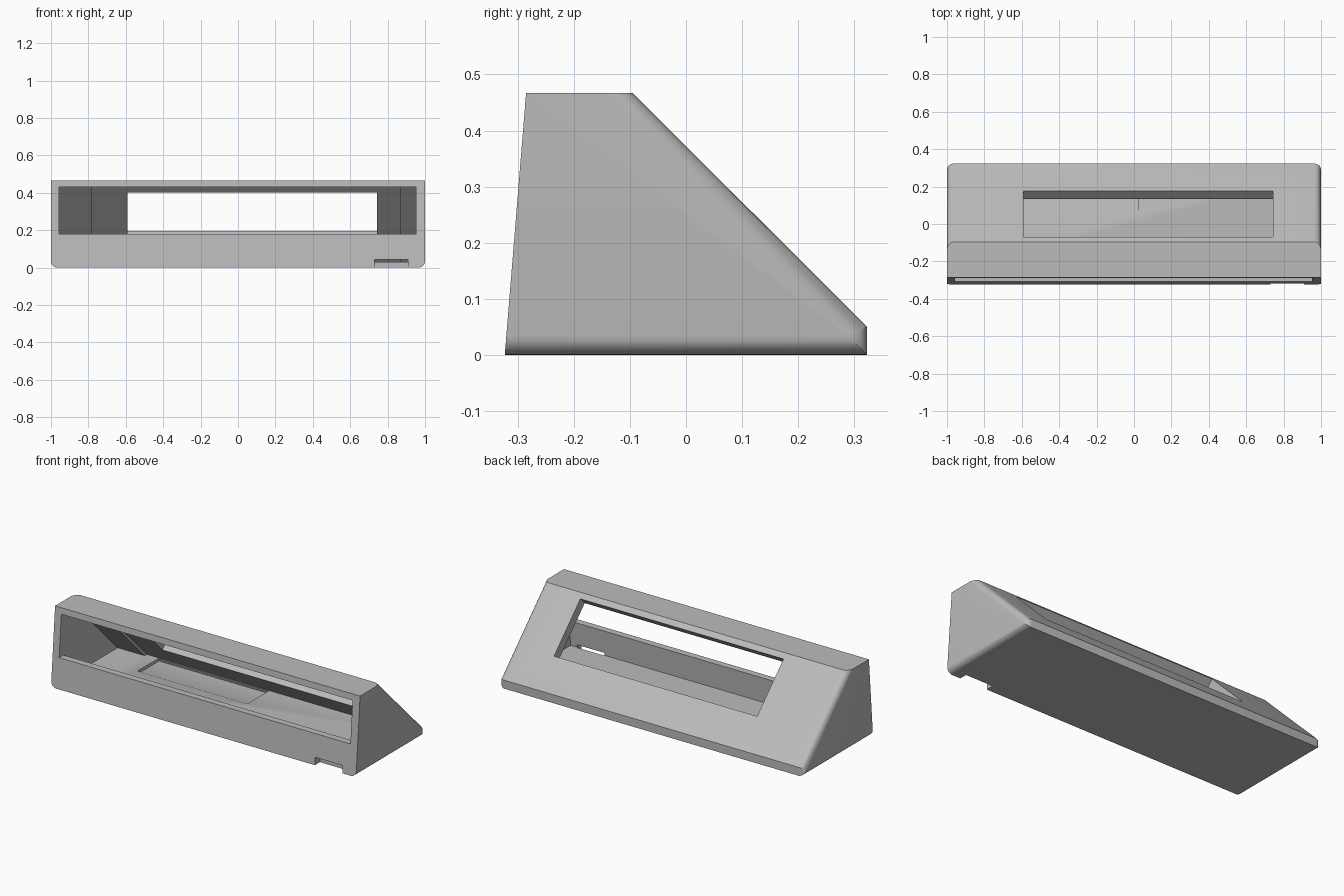
import bpy, bmesh
from math import radians

old = bpy.data.objects.get("Cube")
if old:
    bpy.data.objects.remove(old, do_unlink=True)

grey = bpy.data.materials.new("light_grey_plastic")
grey.use_nodes = True
grey.diffuse_color = (0.5, 0.5, 0.5, 1)
grey.node_tree.nodes["Principled BSDF"].inputs["Base Color"].default_value = (0.5, 0.5, 0.5, 1)


def prism(name, profile, x0, x1, round_edges=0, radius=0.035):
    """Extrude a side profile of (y, z) points along x; round the first few end edges."""
    bm = bmesh.new()
    a = [bm.verts.new((x0, y, z)) for y, z in profile]
    b = [bm.verts.new((x1, y, z)) for y, z in profile]
    n = len(profile)
    bm.faces.new(a)
    bm.faces.new(b[::-1])
    for i in range(n):
        j = (i + 1) % n
        bm.faces.new((a[j], a[i], b[i], b[j]))
    bmesh.ops.recalc_face_normals(bm, faces=bm.faces)
    edges = [bm.edges.get((ring[i], ring[i + 1]))
             for ring in (a, b) for i in range(round_edges)]
    if edges:
        bmesh.ops.bevel(bm, geom=edges, offset=radius, segments=6,
                        profile=0.5, affect='EDGES')
    mesh = bpy.data.meshes.new(name)
    bm.to_mesh(mesh)
    bm.free()
    mesh.materials.append(grey)
    obj = bpy.data.objects.new(name, mesh)
    bpy.context.collection.objects.link(obj)
    return obj


# Wedge-shaped housing with rounded bottom, back and slope side edges
housing = prism("wedge_housing",
                [(-0.323, 0), (0.323, 0), (0.323, 0.05), (-0.095, 0.467), (-0.285, 0.467)],
                -1, 1, round_edges=3)

floor, ceiling = 0.03, 0.43
cutters = [
    # Hollow interior, open at the front above a low lip
    prism("interior_cutter",
          [(-0.4, 0.18), (-0.268, 0.18), (-0.28, floor), (0.24, floor),
           (-0.16, ceiling), (-0.4, ceiling)], -0.957, 0.953),
    # Shallow seat for the panel behind the sloping wall
    prism("panel_seat_cutter",
          [(-0.2, floor), (0.26, floor), (-0.14, ceiling), (-0.2, ceiling)], -0.78, 0.865),
    # Window cut square to the slope
    prism("window_cutter",
          [(0.236, 0.256), (0.116, 0.136), (-0.13, 0.382), (-0.01, 0.502)], -0.59, 0.742),
    # Ramped pocket in the floor
    prism("floor_pocket_cutter",
          [(0.055, floor), (0.10, 0.012), (0.26, 0.012), (0.25, 0.04), (0.05, 0.04)],
          -0.70, 0.022),
    # Cable notch under the front wall
    prism("cable_notch_cutter",
          [(-0.4, -0.1), (-0.276, -0.1), (-0.276, 0.045), (-0.4, 0.045)], 0.73, 0.955 - 0.045),
]

bpy.ops.object.select_all(action='DESELECT')
bpy.context.view_layer.objects.active = housing
housing.select_set(True)
for cutter in cutters:
    cutter.hide_render = True
    mod = housing.modifiers.new(cutter.name, 'BOOLEAN')
    mod.operation = 'DIFFERENCE'
    mod.solver = 'EXACT'
    mod.object = cutter
    bpy.ops.object.modifier_apply(modifier=mod.name)
for cutter in cutters:
    bpy.data.objects.remove(cutter, do_unlink=True)

bpy.ops.object.shade_smooth_by_angle(angle=radians(30))
